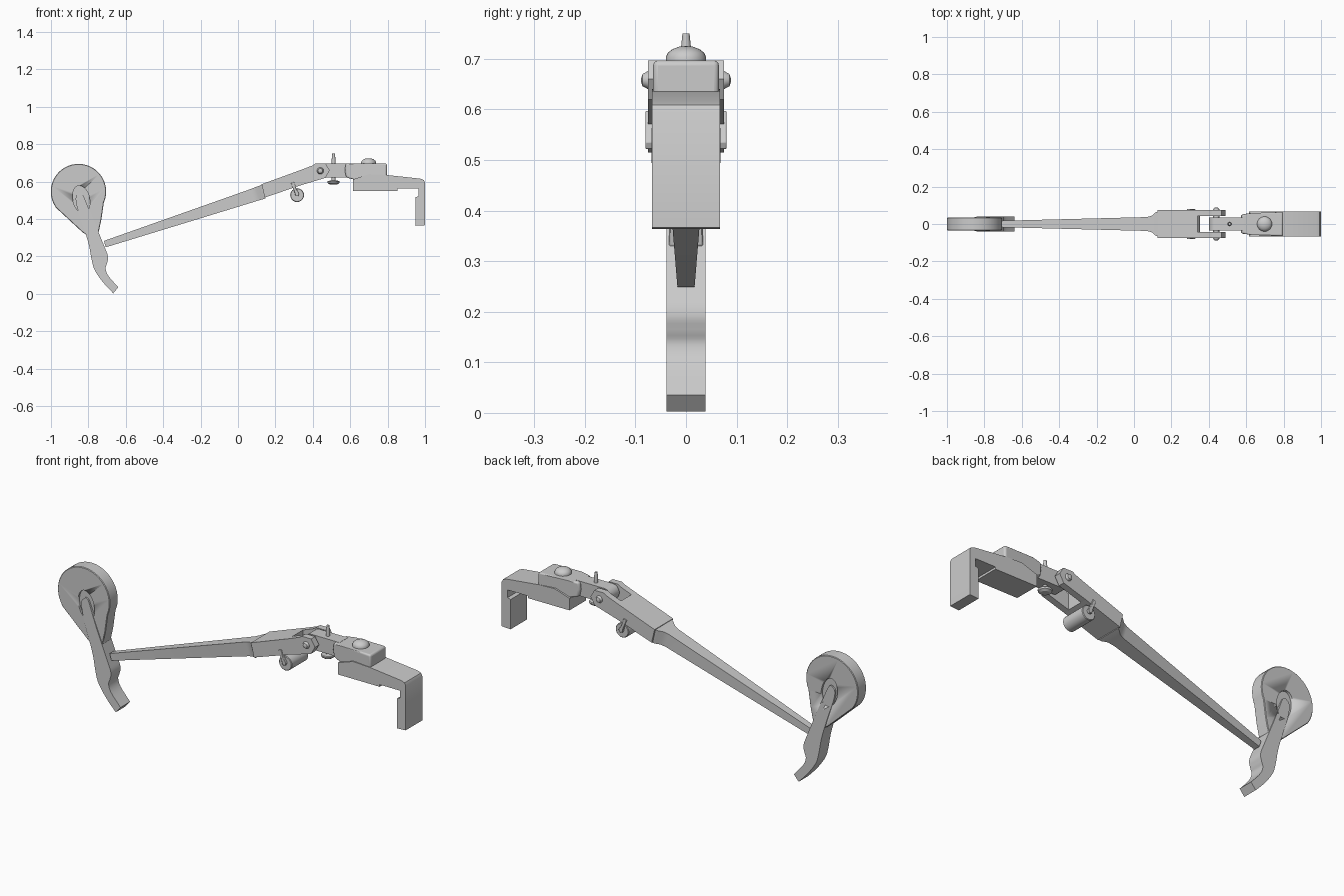
import bpy, bmesh, math
from mathutils import Vector

if "Cube" in bpy.data.objects:
    bpy.data.objects.remove(bpy.data.objects["Cube"])


def finish(name, bm, bevel=0.0, segs=2, angle=30):
    bmesh.ops.recalc_face_normals(bm, faces=bm.faces)
    me = bpy.data.meshes.new(name)
    bm.to_mesh(me)
    bm.free()
    ob = bpy.data.objects.new(name, me)
    bpy.context.collection.objects.link(ob)
    if bevel:
        m = ob.modifiers.new("bevel", 'BEVEL')
        m.width, m.segments = bevel, segs
        m.limit_method, m.angle_limit = 'ANGLE', math.radians(40)
    bpy.ops.object.select_all(action='DESELECT')
    bpy.context.view_layer.objects.active = ob
    ob.select_set(True)
    bpy.ops.object.shade_smooth_by_angle(angle=math.radians(angle))
    return ob


def prism(name, pts, y0, y1, bevel=0.0, segs=2, warp=None):
    """Extrude an xz outline from y0 to y1; warp(v) may move vertices."""
    bm = bmesh.new()
    rings = [[bm.verts.new((x, y, z)) for x, z in pts] for y in (y0, y1)]
    n = len(pts)
    for r in rings:
        bm.faces.new(r)
    for i in range(n):
        j = (i + 1) % n
        bm.faces.new((rings[0][i], rings[0][j], rings[1][j], rings[1][i]))
    if warp:
        for v in bm.verts:
            warp(v)
    return finish(name, bm, bevel, segs)


def lathe(name, profile, centre, axis='Z', n=24):
    """Spin (radius, height) points about an axis through centre."""
    bm = bmesh.new()
    rings = []
    for r, h in profile:
        ring = []
        for i in range(n):
            a = 2 * math.pi * i / n
            c, s = r * math.cos(a), r * math.sin(a)
            p = (c, s, h) if axis == 'Z' else (c, h, s)
            ring.append(bm.verts.new(Vector(p) + Vector(centre)))
        rings.append(ring)
    for a, b in zip(rings, rings[1:]):
        for i in range(n):
            bm.faces.new((a[i], a[(i + 1) % n], b[(i + 1) % n], b[i]))
    bm.faces.new(rings[0])
    bm.faces.new(rings[-1])
    return finish(name, bm)


def smooth(pts, k=5):
    """Open Catmull-Rom curve through the points."""
    p = [Vector(q) for q in pts]
    p = [p[0]] + p + [p[-1]]
    out = []
    for a, b, c, d in zip(p, p[1:], p[2:], p[3:]):
        for i in range(k):
            t = i / k
            out.append(tuple(0.5 * (2*b + (c-a)*t + (2*a-5*b+4*c-d)*t*t + (3*b-a-3*c+d)*t**3)))
    return out + [tuple(p[-1])]


# teardrop pad with oval recesses on both faces
cx, cz, R = -0.853, 0.547, 0.148
drop = [(cx + R * math.cos(math.radians(a)), cz + R * math.sin(math.radians(a)))
        for a in range(-24, 217, 8)]
drop += [(-0.83, 0.328), (-0.81, 0.316), (-0.765, 0.316), (-0.745, 0.33), (-0.73, 0.40)]
pad = prism("teardrop_pad", drop, -0.034, 0.034, 0.003, 1)
tilt = math.radians(12)
oval = []
for i in range(28):
    a = 2 * math.pi * i / 28
    u, w = 0.045 * math.cos(a), 0.075 * math.sin(a)
    oval.append((-0.838 + u * math.cos(tilt) - w * math.sin(tilt),
                 0.505 + u * math.sin(tilt) + w * math.cos(tilt)))
for i, s in enumerate((-1, 1)):
    cut = prism("recess_cutter", oval, *sorted((s * 0.022, s * 0.06)))
    cut.hide_render = True
    cut.hide_set(True)
    m = pad.modifiers.new("recess%d" % i, 'BOOLEAN')
    m.operation, m.object, m.solver = 'DIFFERENCE', cut, 'EXACT'

# curved lever, thinning in y towards its tip
right = smooth([(-0.848, 0.54), (-0.83, 0.53), (-0.80, 0.46), (-0.718, 0.262),
                (-0.695, 0.20), (-0.70, 0.165), (-0.708, 0.135), (-0.692, 0.095), (-0.64, 0.035)])
left = smooth([(-0.667, 0.003), (-0.72, 0.06), (-0.765, 0.125), (-0.782, 0.18),
               (-0.802, 0.28), (-0.862, 0.47), (-0.866, 0.525)])


def thin(v):
    if v.co.z > 0.4:
        v.co.y *= 1 - 0.25 * min(1, (v.co.z - 0.4) / 0.14)


prism("release_lever", right + left, -0.039, 0.039, warp=thin)

# tapered beam lofted through rectangular sections: x, middle z, height, half width
bm = bmesh.new()
rings = []
for x, z, h, w in [(-0.712, 0.266, 0.034, 0.017), (0.08, 0.527, 0.068, 0.037),
                   (0.105, 0.536, 0.070, 0.044), (0.125, 0.542, 0.071, 0.061),
                   (0.137, 0.547, 0.072, 0.066)]:
    dx = 0.3 * h / 2
    rings.append([bm.verts.new((x + sx * dx, y * w, z + sz * h / 2))
                  for sx, y, sz in ((1, -1, -1), (1, 1, -1), (-1, 1, 1), (-1, -1, 1))])
for a, b in zip(rings, rings[1:]):
    for i in range(4):
        bm.faces.new((a[i], a[(i + 1) % 4], b[(i + 1) % 4], b[i]))
bm.faces.new(rings[0])
bm.faces.new(rings[-1])
finish("beam", bm)

# fork block and its two arms
prism("fork_block", [(0.126, 0.586), (0.34, 0.664), (0.34, 0.582), (0.143, 0.515)], -0.075, 0.075)
arm = [(0.34, 0.664), (0.40, 0.687), (0.415, 0.697), (0.468, 0.697), (0.49, 0.66),
       (0.467, 0.62), (0.34, 0.582)]
for name, s in (("fork_arm_front", -1), ("fork_arm_back", 1)):
    prism(name, arm, *sorted((s * 0.042, s * 0.075)))

# hinge knuckle, widening into the clamp body
knuckle = [(0.44 + 0.038 * math.cos(math.radians(a)), 0.66 + 0.038 * math.sin(math.radians(a)))
           for a in range(90, 271, 15)]
prism("hinge_knuckle", knuckle + [(0.60, 0.622), (0.60, 0.698)], -0.034, 0.034)

# hinge pin with domed heads
lathe("hinge_pin", [(0.003, -0.089), (0.012, -0.086), (0.018, -0.075), (0.018, 0.075),
                    (0.012, 0.086), (0.003, 0.089)], (0.44, 0, 0.658), 'Y')

# adjusting screw through the hinge
lathe("screw", [(0.020, 0.585), (0.031, 0.592), (0.033, 0.600), (0.030, 0.604), (0.010, 0.606),
                (0.010, 0.72), (0.007, 0.75)], (0.511, 0, 0))

# clamp housing with domed button


def neck(v):
    if v.co.x < 0.61:
        v.co.y *= 0.77


prism("clamp_housing", [(0.578, 0.622), (0.571, 0.66), (0.576, 0.697), (0.63, 0.697),
                        (0.797, 0.697), (0.797, 0.609), (0.63, 0.609)],
      -0.065, 0.065, 0.01, 3, warp=neck)
lathe("button", [(0.040, 0.69), (0.040, 0.703), (0.036, 0.712), (0.027, 0.719),
                 (0.014, 0.724), (0.003, 0.725)], (0.698, 0, 0))

# hooked jaw
prism("jaw", [(0.615, 0.612), (0.70, 0.64), (0.79, 0.636), (0.975, 0.616), (0.993, 0.609), (1.0, 0.595),
              (1.0, 0.367), (0.95, 0.364), (0.95, 0.517), (0.966, 0.523), (0.966, 0.562),
              (0.852, 0.562), (0.852, 0.551), (0.615, 0.551)], -0.067, 0.067)

# hanging roller and its two links
lathe("roller", [(0.034, -0.068), (0.037, -0.065), (0.037, 0.065), (0.034, 0.068)],
      (0.316, 0, 0.528), 'Y')
link = [(0.283, 0.592), (0.30, 0.598), (0.312, 0.56), (0.328, 0.535), (0.322, 0.522),
        (0.308, 0.522), (0.302, 0.545)]
for name, s in (("link_front", -1), ("link_back", 1)):
    prism(name, link, *sorted((s * 0.066, s * 0.080)), bevel=0.002)
